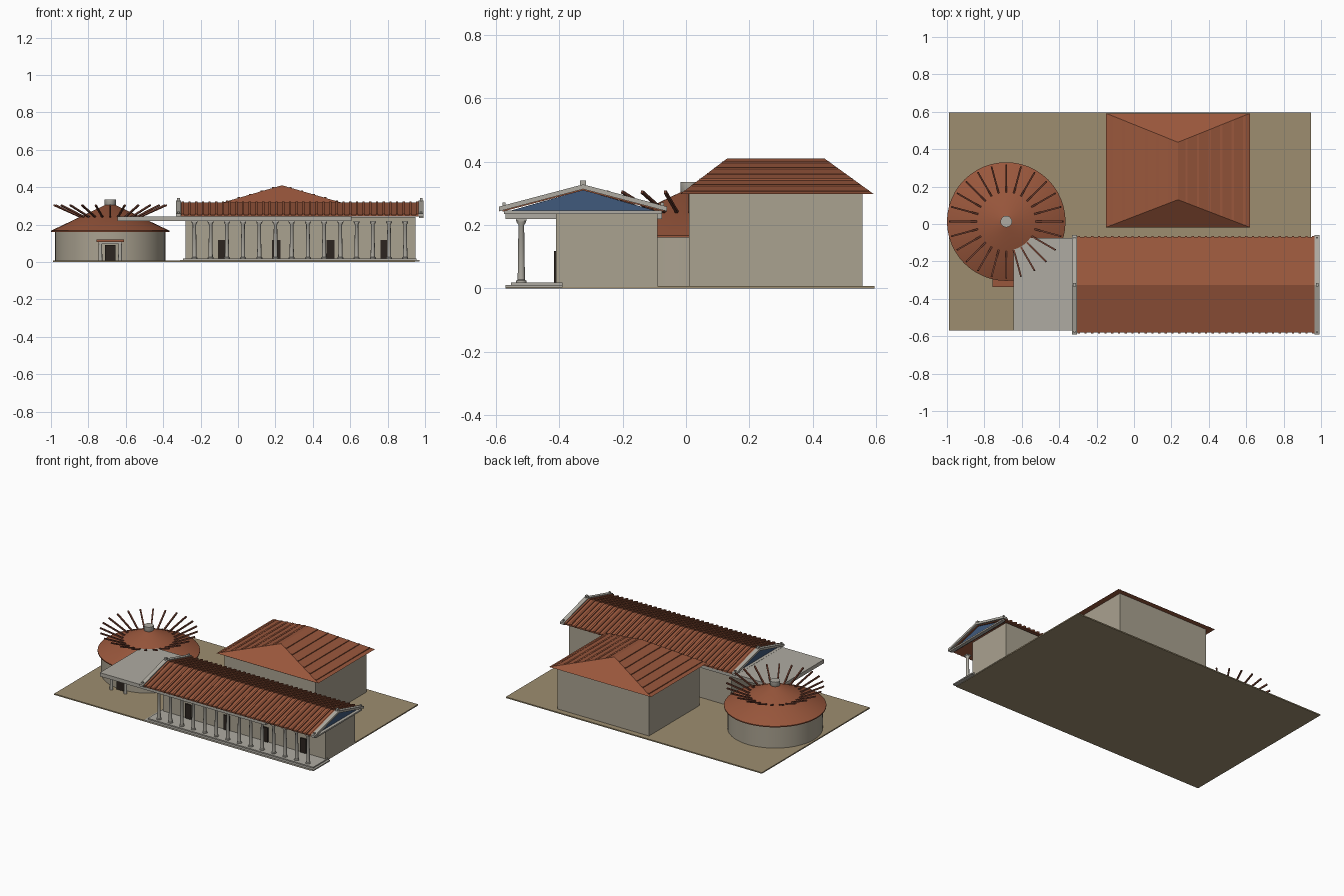
import bpy, bmesh, math
from mathutils import Vector

if "Cube" in bpy.data.objects:
    bpy.data.objects.remove(bpy.data.objects["Cube"])


def mat(name, r, g, b):
    m = bpy.data.materials.new(name)
    m.diffuse_color = (r, g, b, 1)
    m.use_nodes = True
    m.node_tree.nodes["Principled BSDF"].inputs["Base Color"].default_value = m.diffuse_color
    return m


TILE = mat("terracotta", 0.32, 0.095, 0.045)
RIB = mat("dark_tile", 0.16, 0.05, 0.03)
WALL = mat("plaster", 0.40, 0.36, 0.28)
STONE = mat("stone", 0.43, 0.41, 0.36)
EARTH = mat("earth", 0.34, 0.27, 0.16)
BLUE = mat("blue_panel", 0.05, 0.10, 0.20)
DARK = mat("dark_wood", 0.025, 0.018, 0.014)


def mesh(name, verts, faces, m, smooth=False):
    me = bpy.data.meshes.new(name)
    me.from_pydata(verts, [], faces)
    bm = bmesh.new()
    bm.from_mesh(me)
    bmesh.ops.recalc_face_normals(bm, faces=bm.faces)
    bm.to_mesh(me)
    bm.free()
    ob = bpy.data.objects.new(name, me)
    bpy.context.collection.objects.link(ob)
    me.materials.append(m)
    if smooth:
        bpy.ops.object.select_all(action='DESELECT')
        ob.select_set(True)
        bpy.context.view_layer.objects.active = ob
        bpy.ops.object.shade_smooth_by_angle(angle=math.radians(35))
    return ob


def box(name, x0, x1, y0, y1, z0, z1, m):
    return extrude(name, [(y0, z0), (y1, z0), (y1, z1), (y0, z1)], x0, x1, m)


def extrude(name, prof, x0, x1, m):
    """Extrude a (y, z) outline along x."""
    n = len(prof)
    v = [(x, y, z) for x in (x0, x1) for y, z in prof]
    f = [tuple(range(n)), tuple(range(n, 2 * n))]
    f += [(i, (i + 1) % n, (i + 1) % n + n, i + n) for i in range(n)]
    return mesh(name, v, f, m)


def lathe(name, cx, cy, prof, n, m):
    """Closed solid of revolution from (radius, z) points."""
    v, f = [], []
    for r, z in prof:
        for i in range(n):
            a = 2 * math.pi * i / n
            v.append((cx + r * math.cos(a), cy + r * math.sin(a), z))
    for k in range(len(prof) - 1):
        for i in range(n):
            j = (i + 1) % n
            f.append((k * n + i, k * n + j, (k + 1) * n + j, (k + 1) * n + i))
    f += [tuple(range(n)), tuple(range((len(prof) - 1) * n, len(prof) * n))]
    return mesh(name, v, f, m, True)


def bar(name, a, b, w, h, m):
    """Rectangular bar between two points."""
    a, b = Vector(a), Vector(b)
    d = (b - a).normalized()
    s = d.cross(Vector((0, 0, 1))).normalized() * w / 2
    u = s.cross(d).normalized() * h / 2
    v = [p + i * s + j * u for p in (a, b) for i, j in ((-1, -1), (1, -1), (1, 1), (-1, 1))]
    f = [(0, 1, 2, 3), (4, 5, 6, 7)] + [(i, (i + 1) % 4, (i + 1) % 4 + 4, i + 4) for i in range(4)]
    return mesh(name, v, f, m)


# Ground slab
box("ground_slab", -0.99, 0.945, -0.57, 0.595, 0, 0.008, EARTH)

# Round house: wall, conical roof, cap, raised radial rods
CX, CY = -0.683, 0.013
lathe("round_wall", CX, CY, [(0.295, 0.004), (0.295, 0.168)], 48, WALL)
lathe("round_roof", CX, CY, [(0.29, 0.16), (0.317, 0.16), (0.317, 0.167), (0.012, 0.312)], 48, TILE)
lathe("round_cap", CX, CY, [(0.024, 0.295), (0.031, 0.305), (0.031, 0.335)], 20, STONE)
for i in range(24):
    c, s = math.cos(i * math.pi / 12), math.sin(i * math.pi / 12)
    bar("roof_rod", (CX + 0.155 * c, CY + 0.155 * s, 0.238),
        (CX + 0.303 * c, CY + 0.303 * s, 0.304), 0.009, 0.009, RIB)

# Round house doorway with small canopy
box("round_door", CX - 0.027, CX + 0.027, -0.295, -0.26, 0.008, 0.09, DARK)
box("canopy", CX - 0.073, CX + 0.073, -0.337, -0.24, 0.107, 0.12, TILE)
box("canopy_lintel", CX - 0.062, CX + 0.062, -0.325, -0.25, 0.097, 0.107, STONE)
for s in (-1, 1):
    lathe("canopy_post", CX + s * 0.053, -0.315, [(0.011, 0.004), (0.009, 0.1)], 12, STONE)

# Hall: walls and hipped roof with ridge along y
box("hall_walls", -0.11, 0.58, 0.01, 0.557, 0.004, 0.302, WALL)
hip = [(-0.15, -0.018, 0.298), (0.62, -0.018, 0.298), (0.62, 0.592, 0.298), (-0.15, 0.592, 0.298),
       (0.235, 0.13, 0.41), (0.235, 0.437, 0.41)]
mesh("hall_roof", hip, [(0, 1, 2, 3), (0, 1, 4), (1, 2, 5, 4), (2, 3, 5), (3, 0, 4, 5)], TILE)
for s in (-1, 1):
    for k in range(6):
        t = 0.08 + k * 0.16
        x, z = 0.235 + s * 0.385 * (1 - t), 0.298 + 0.112 * t
        bar("hall_roof_strip", (x, -0.016 + 0.148 * t, z), (x, 0.59 - 0.155 * t, z), 0.012, 0.007, TILE)

# Colonnade building: steps, wall block, ceiling slab
box("lower_step", -0.31, 0.97, -0.57, -0.39, 0.003, 0.011, STONE)
box("upper_step", -0.295, 0.955, -0.552, -0.39, 0.011, 0.019, STONE)
box("long_walls", -0.28, 0.948, -0.41, -0.09, 0.004, 0.24, WALL)
box("ceiling_slab", -0.645, 0.607, -0.57, -0.075, 0.219, 0.244, STONE)
for k in range(4):
    x = -0.086 + k * 0.29
    box("long_door", x - 0.022, x + 0.022, -0.417, -0.4, 0.019, 0.118, DARK)

# Columns with base and capital
col = [(0.016, 0.018), (0.016, 0.024), (0.0115, 0.027), (0.009, 0.2), (0.015, 0.209), (0.015, 0.213)]
for k in range(14):
    x = -0.233 + k * 0.0867
    lathe("column", x, -0.52, col, 16, STONE)
    box("column_capital", x - 0.016, x + 0.016, -0.536, -0.504, 0.212, 0.22, STONE)

# Gabled tile roof
RY, HALF = -0.325, 0.26


def gable(h, lo, hi, t):
    return [(RY - h, lo), (RY, hi), (RY + h, lo), (RY + h, lo - t), (RY, hi - t), (RY - h, lo - t)]


extrude("long_roof", gable(HALF - 0.005, 0.25, 0.317, 0.008), -0.318, 0.98, TILE)
for k in range(36):
    x = -0.295 + k * 0.0358
    extrude("tile_rib", gable(HALF, 0.256, 0.323, 0.012), x - 0.006, x + 0.006, TILE)

# Gable ends: blue panel, raking and level cornices, finials
for x in (-0.318, 0.979):
    s = -1 if x < 0 else 1
    extrude("gable_panel", [(RY - 0.24, 0.242), (RY + 0.24, 0.242), (RY, 0.31)],
            x - s * 0.022, x - s * 0.008, BLUE)
    extrude("raking_cornice", gable(0.265, 0.258, 0.328, 0.015), x - 0.014, x + 0.014, STONE)
    box("level_cornice", x - 0.012, x + 0.012, RY - 0.25, RY + 0.25, 0.235, 0.245, STONE)
    box("ridge_finial", x - 0.007, x + 0.007, RY - 0.009, RY + 0.009, 0.318, 0.341, STONE)
    for e in (-1, 1):
        y = RY + e * 0.25
        box("corner_finial", x - 0.006, x + 0.006, y - 0.005, y + 0.005, 0.25, 0.271, STONE)
